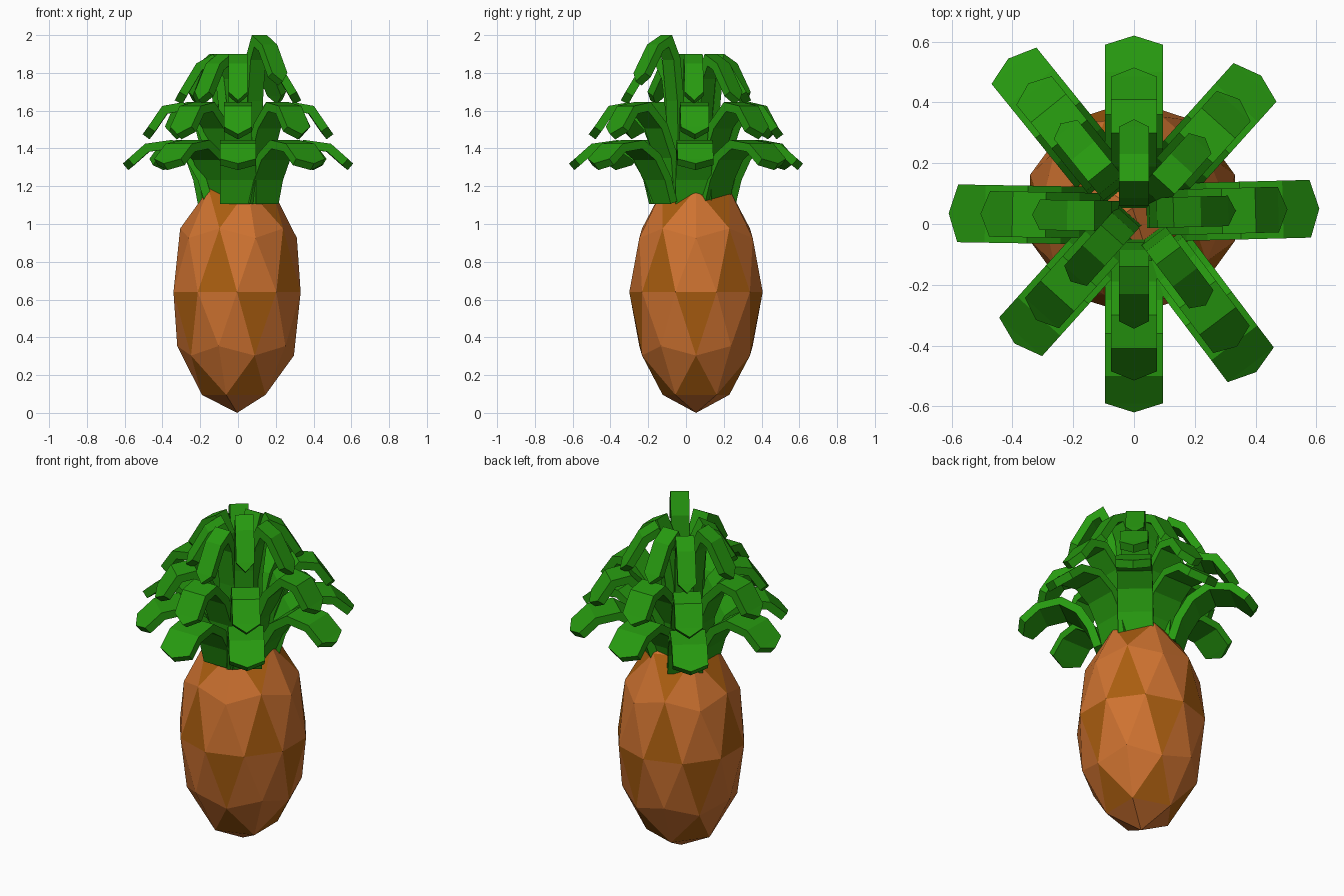
import bpy, bmesh, math
from mathutils import Matrix

if "Cube" in bpy.data.objects:
    bpy.data.objects.remove(bpy.data.objects["Cube"])


def material(name, rgb):
    m = bpy.data.materials.new(name)
    m.diffuse_color = (*rgb, 1)
    m.use_nodes = True
    m.node_tree.nodes["Principled BSDF"].inputs["Base Color"].default_value = m.diffuse_color
    return m


green = material("leaf_green", (0.02, 0.32, 0.005))
orange = material("skin_orange", (0.62, 0.17, 0.03))
brown = material("skin_brown", (0.40, 0.11, 0.005))


def mesh_object(name, bm, mats):
    me = bpy.data.meshes.new(name)
    bm.to_mesh(me)
    bm.free()
    ob = bpy.data.objects.new(name, me)
    for m in mats:
        me.materials.append(m)
    bpy.context.collection.objects.link(ob)
    return ob


# Faceted fruit body: stretched icosphere with darker centre facets
bm = bmesh.new()
bmesh.ops.create_icosphere(bm, subdivisions=2, radius=1)
for f in bm.faces:
    f.material_index = int(all(len(v.link_edges) == 6 for v in f.verts))
bmesh.ops.transform(bm, verts=bm.verts, matrix=Matrix.Translation((-0.005, 0.053, 0.64))
                    @ Matrix.Diagonal((0.354, 0.353, 0.64, 1)))
mesh_object("fruit_body", bm, [orange, brown])


# Leaf: ribbon along an (outward, up) path, ending in a blunt point
def leaf(name, path, half_width, angle, origin, lift=0):
    bm = bmesh.new()
    rows = [[bm.verts.new((r, s * half_width, z)) for s in (-1, 1)] for r, z in path[:-1]]
    for a, b in zip(rows, rows[1:]):
        bm.faces.new((a[0], b[0], b[1], a[1]))
    tip = bm.verts.new((path[-1][0], 0, path[-1][1]))
    bm.faces.new((rows[-1][0], tip, rows[-1][1]))
    # raise the upper part of an unusually tall leaf
    for v in bm.verts:
        v.co.z += lift * min(1, (v.co.z - path[0][1]) / 0.4)
    bmesh.ops.transform(bm, verts=bm.verts, matrix=Matrix.Translation((*origin, 0))
                        @ Matrix.Rotation(math.radians(angle), 4, 'Z'))
    ob = mesh_object(name, bm, [green])
    mod = ob.modifiers.new("thickness", 'SOLIDIFY')
    mod.thickness = 0.045
    mod.offset = -1
    mod.use_even_offset = True


# Three tiers: path of the upper surface and half width
tiers = {
    "outer": ([(0.13, 1.12), (0.17, 1.25), (0.24, 1.37), (0.35, 1.445),
               (0.49, 1.425), (0.58, 1.345), (0.61, 1.32)], 0.095),
    "middle": ([(0.09, 1.14), (0.11, 1.36), (0.18, 1.53), (0.29, 1.645),
                (0.40, 1.625), (0.475, 1.515), (0.505, 1.475)], 0.075),
    "inner": ([(0.04, 1.18), (0.05, 1.56), (0.075, 1.78), (0.13, 1.9),
               (0.22, 1.85), (0.31, 1.70), (0.335, 1.655)], 0.05),
}

# Eight slightly irregular directions around the crown
directions = [(1.5, (0, 0.035)), (48, (0.01, 0.035)), (90, (0, 0.01)), (129, (-0.03, 0.07)),
              (179, (0, 0.025)), (228, (0.015, 0.06)), (270, (0, -0.01)), (307, (0.035, 0))]

for tier, (path, half_width) in tiers.items():
    for i, (angle, origin) in enumerate(directions):
        lift = 0.1 if tier == "inner" and i == 7 else 0
        leaf(f"{tier}_leaf_{i + 1}", path, half_width, angle, origin, lift)
